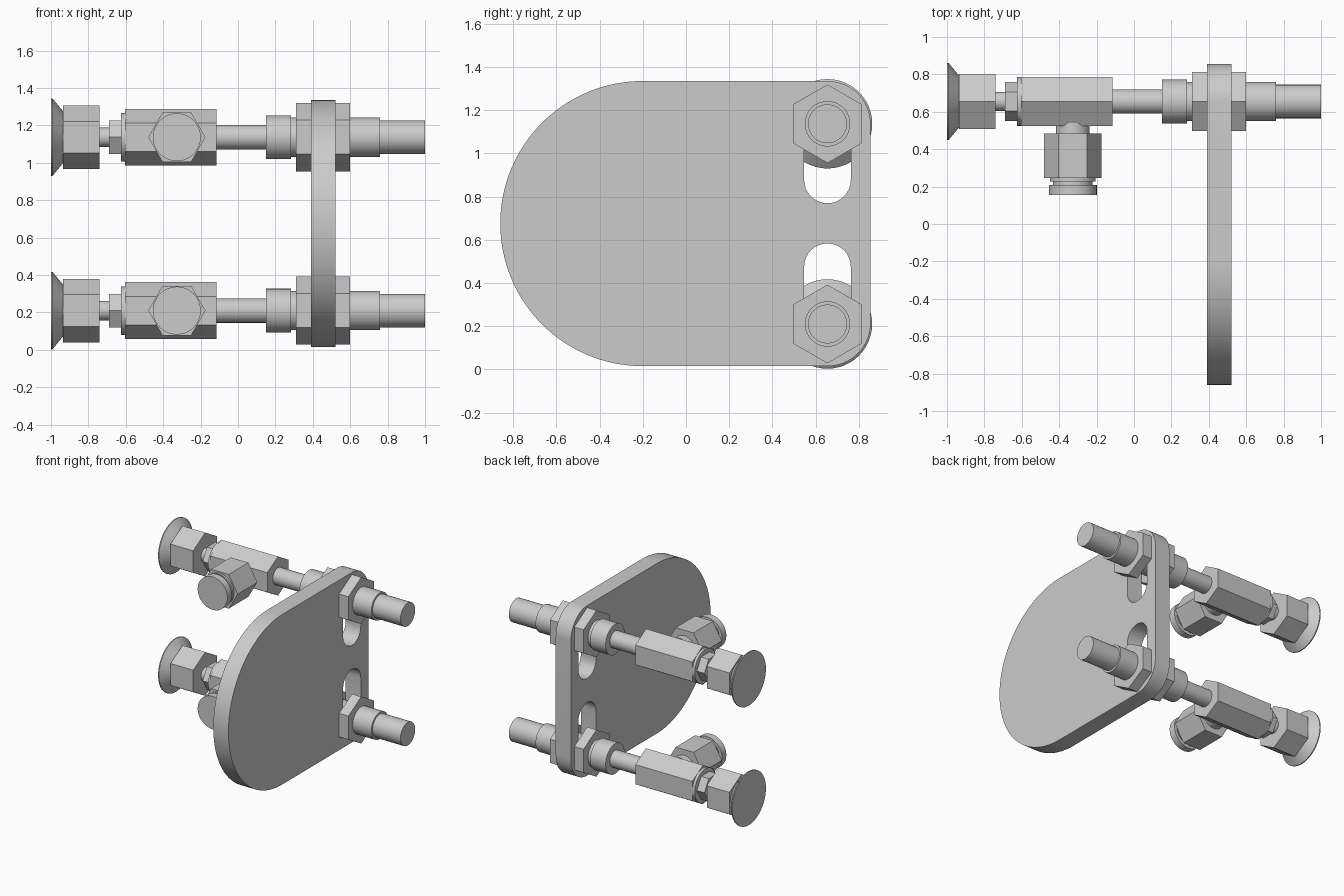
import bpy, bmesh, math
from mathutils import Vector, Matrix

cube = bpy.data.objects.get("Cube")
if cube:
    bpy.data.objects.remove(cube, do_unlink=True)

metal = bpy.data.materials.new("light_grey_metal")
metal.use_nodes = True
GREY = (0.6, 0.6, 0.6, 1)
metal.diffuse_color = GREY
metal.node_tree.nodes["Principled BSDF"].inputs["Base Color"].default_value = GREY

X, Y, Z = Vector((1, 0, 0)), Vector((0, 1, 0)), Vector((0, 0, 1))
ROD_Y = 0.655                                  # both holders share this y
HEIGHTS = {"lower": 0.21, "upper": 1.137}
PORT_X = -0.327
parts = []


def turned(name, origin, axis, up, profile, sides=48, turn=0):
    """Solid with round or polygonal sections; profile = (distance, radius) pairs."""
    side = axis.cross(up)
    bm = bmesh.new()
    rings = []
    for d, r in profile:
        ring = []
        for i in range(sides):
            a = 2 * math.pi * i / sides + math.radians(turn)
            ring.append(bm.verts.new(origin + axis * d + (up * math.cos(a) + side * math.sin(a)) * r))
        rings.append(ring)
    for a, b in zip(rings, rings[1:]):
        for i in range(sides):
            j = (i + 1) % sides
            bm.faces.new((a[i], a[j], b[j], b[i]))
    bm.faces.new(rings[0])
    bm.faces.new(rings[-1])
    bmesh.ops.recalc_face_normals(bm, faces=bm.faces)
    mesh = bpy.data.meshes.new(name)
    bm.to_mesh(mesh)
    bm.free()
    mesh.materials.append(metal)
    obj = bpy.data.objects.new(name, mesh)
    bpy.context.collection.objects.link(obj)
    parts.append(obj)


def arc(cy, cz, r, start, end, n=16):
    """Points of an arc in the plate plane, angles in degrees."""
    return [(cy + r * math.cos(math.radians(start + (end - start) * i / n)),
             cz + r * math.sin(math.radians(start + (end - start) * i / n))) for i in range(n + 1)]


# Mounting plate: large round front end, rounded back corners, two slots
LOW, HIGH = 0.015, 1.335
BIG = (HIGH - LOW) / 2
outline = (arc(-0.2, LOW + BIG, BIG, 90, 270, 64)
           + arc(0.655, LOW + 0.2, 0.2, 270, 360)
           + arc(0.655, HIGH - 0.2, 0.2, 0, 90))
slots = [arc(ROD_Y, lo, 0.108, 180, 360) + arc(ROD_Y, hi, 0.108, 0, 180)
         for lo, hi in ((0.21, 0.475), (0.877, 1.137))]
curve = bpy.data.curves.new("mounting_plate", "CURVE")
curve.dimensions = "2D"
curve.fill_mode = "BOTH"
curve.extrude = 0.065
for points in [outline] + slots:
    spline = curve.splines.new("POLY")
    spline.points.add(len(points) - 1)
    for p, (y, z) in zip(spline.points, points):
        p.co = (y, z, 0, 1)
    spline.use_cyclic_u = True
curve.materials.append(metal)
plate = bpy.data.objects.new("mounting_plate", curve)
bpy.context.collection.objects.link(plate)
# Local x, y, z become world y, z, x
plate.matrix_world = Matrix(((0, 0, 1, 0.455), (1, 0, 0, 0), (0, 1, 0, 0), (0, 0, 0, 1)))
bpy.ops.object.select_all(action="DESELECT")
plate.select_set(True)
bpy.context.view_layer.objects.active = plate
bpy.ops.object.convert(target="MESH")
parts.append(bpy.context.object)

# Two identical suction cup holders
for level, z in HEIGHTS.items():
    axis_point = Vector((0, ROD_Y, z))
    port_point = Vector((PORT_X, 0, z))

    def along_x(name, profile, sides=48, turn=0):
        turned(f"{level}_{name}", axis_point, X, Z, profile, sides, turn)

    def along_y(name, profile, sides=48):
        turned(f"{level}_{name}", port_point, Y, X, profile, sides)

    # Cup and its hexagonal socket
    along_x("suction_cup", [(-1, 0.207), (-0.992, 0.207), (-0.935, 0.138)])
    along_x("cup_socket", [(-0.935, 0.17), (-0.74, 0.17)], 6)
    along_x("cup_neck", [(-0.74, 0.052), (-0.69, 0.052)])
    along_x("lock_nut", [(-0.69, 0.104), (-0.625, 0.104)], 6, 30)
    along_x("body_washer", [(-0.625, 0.13), (-0.605, 0.13)])
    # Body, rod and plate clamp
    along_x("hex_body", [(-0.605, 0.152), (-0.115, 0.152)], 6)
    along_x("rod", [(-0.115, 0.065), (0.15, 0.065)])
    along_x("collar", [(0.15, 0.117), (0.283, 0.117)])
    along_x("threaded_sleeve", [(0.283, 0.105), (0.76, 0.105)])
    along_x("inner_nut", [(0.31, 0.182), (0.39, 0.182)], 6)
    along_x("outer_nut", [(0.52, 0.182), (0.6, 0.182)], 6)
    along_x("rod_end", [(0.76, 0.09), (1, 0.09)])
    # Hose port towards the front
    along_y("port_neck", [(0.485, 0.09), (0.54, 0.09)])
    along_y("port_hex", [(0.245, 0.153), (0.485, 0.153)], 6)
    along_y("port_sleeve", [(0.208, 0.105), (0.228, 0.105), (0.228, 0.122), (0.245, 0.122)])
    along_y("port_release_ring", [(0.155, 0.128), (0.208, 0.128)])

# Smooth round walls, keep hard edges
for obj in parts:
    obj.select_set(True)
bpy.context.view_layer.objects.active = parts[0]
bpy.ops.object.shade_smooth_by_angle(angle=math.radians(30))
